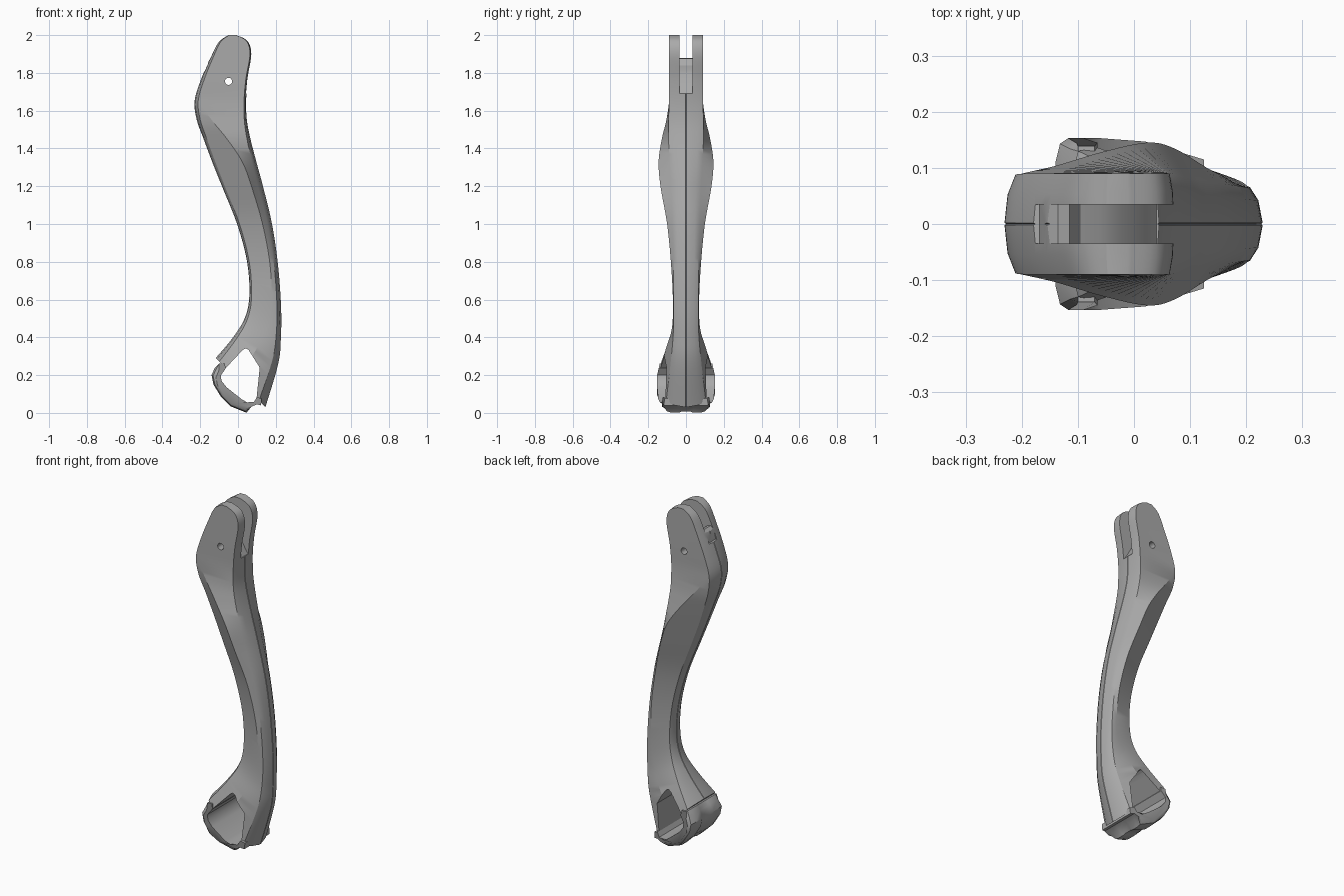
import bpy, bmesh, math
from mathutils import Vector

if "Cube" in bpy.data.objects:
    bpy.data.objects.remove(bpy.data.objects["Cube"], do_unlink=True)

grey = bpy.data.materials.new("plain grey")
grey.use_nodes = True
colour = (0.4, 0.4, 0.4, 1)
grey.diffuse_color = colour
grey.node_tree.nodes["Principled BSDF"].inputs["Base Color"].default_value = colour


def make_object(name, bm):
    bmesh.ops.recalc_face_normals(bm, faces=bm.faces)
    mesh = bpy.data.meshes.new(name)
    bm.to_mesh(mesh)
    bm.free()
    obj = bpy.data.objects.new(name, mesh)
    bpy.context.collection.objects.link(obj)
    mesh.materials.append(grey)
    return obj


def loft(name, rings):
    """Skin a list of closed rings and cap both ends."""
    bm = bmesh.new()
    loops = [[bm.verts.new(p) for p in ring] for ring in rings]
    n = len(loops[0])
    for a, b in zip(loops, loops[1:]):
        for i in range(n):
            j = (i + 1) % n
            bm.faces.new((a[i], a[j], b[j], b[i]))
    bm.faces.new(loops[0])
    bm.faces.new(loops[-1])
    return make_object(name, bm)


def prism(name, outline, half):
    """Extrude an x-z outline along y."""
    return loft(name, [[(x, y, z) for x, z in outline] for y in (-half, half)])


def cut(target, cutter):
    mod = target.modifiers.new(cutter.name, "BOOLEAN")
    mod.operation = "DIFFERENCE"
    mod.solver = "EXACT"
    mod.object = cutter
    cutter.hide_render = True
    cutter.hide_viewport = True
    cutter.display_type = "WIRE"


def finish(obj, angle):
    """Apply the modifiers and shade smooth with sharp edges kept."""
    bpy.ops.object.select_all(action="DESELECT")
    obj.select_set(True)
    bpy.context.view_layer.objects.active = obj
    for mod in list(obj.modifiers):
        bpy.ops.object.modifier_apply(modifier=mod.name)
    bpy.ops.object.shade_smooth_by_angle(angle=math.radians(angle))


def catmull(a, b, c, d, t):
    return [0.5 * (2 * q + (r - p) * t + (2 * p - 5 * q + 4 * r - s) * t * t
                   + (3 * q - p - 3 * r + s) * t ** 3)
            for p, q, r, s in zip(a, b, c, d)]


# Stations: left x, left z, right x, right z, ridge position along the chord,
# half widths at the left corner, ridge and right corner
stations = [
    (-.05, 2, -.01, 2, .3, .09, .09, .09),
    (-.102, 1.965, .05, 1.97, .2, .09, .09, .09),
    (-.143, 1.89, .072, 1.9, .15, .09, .09, .09),
    (-.198, 1.76, .052, 1.77, .13, .09, .09, .09),
    (-.23, 1.65, .043, 1.65, .12, .088, .09, .09),
    (-.218, 1.55, .047, 1.55, .3, .08, .104, .092),
    (-.182, 1.45, .066, 1.45, .5, .066, .128, .092),
    (-.137, 1.33, .097, 1.33, .68, .055, .145, .088),
    (-.085, 1.2, .132, 1.2, .72, .05, .135, .08),
    (-.005, 1, .18, 1, .73, .045, .1, .072),
    (.048, .8, .212, .78, .74, .045, .079, .067),
    (.06, .62, .228, .56, .7, .05, .069, .065),
    (.035, .5, .227, .4, .6, .06, .076, .068),
    (-.03, .395, .213, .26, .5, .09, .11, .08),
    (-.118, .29, .145, .03, .4, .13, .145, .105),
]


def section(s):
    lx, lz, rx, rz, t, wl, w, wr = s
    left, right = Vector((lx, 0, lz)), Vector((rx, 0, rz))
    seam = .003 / max((right - left).length, .04)
    # The right edge is square on the head and rounder further down
    edge = .96 - .09 * min(max((1.6 - lz) / .4, 0), 1)
    half = [(seam, 0), (0, .002), (.02, wl * .6), (.07, wl),
            (max(t, .1), w), (edge, wr), (edge * .35 + .65, wr * .65),
            (1, .002), (1 - seam, 0)]
    front = [left.lerp(right, f) - Vector((0, y, 0)) for f, y in half]
    back = [Vector((p.x, -p.y, p.z)) for p in front[-2:0:-1]]
    return front + back


padded = [stations[0]] + stations + [stations[-1]]
rings = []
for i in range(len(stations) - 1):
    for k in range(6):
        rings.append(section(catmull(*padded[i:i + 4], k / 6)))
rings.append(section(stations[-1]))
arm = loft("curved_arm", rings)

# Fork slot in the head, with a raised stop at its rear
slot = prism("fork_slot_cutter", [
    (.2, 1.69), (.04, 1.69), (.02, 1.72), (-.02, 1.79), (-.06, 1.82), (-.095, 1.84),
    (-.115, 1.875), (-.135, 1.88), (-.155, 1.865), (-.168, 1.81), (-.3, 1.79),
    (-.3, 2.1), (.2, 2.1)], .035)
cut(arm, slot)

# Pivot hole through both cheeks
hole = prism("pivot_hole_cutter", [
    (-.05 + .019 * math.cos(a * math.pi / 12), 1.755 + .019 * math.sin(a * math.pi / 12))
    for a in range(24)], .3)
cut(arm, hole)

# Window through the foot
window = prism("foot_window_cutter", [
    (-.1, .2), (.025, .333), (.04, .342), (.055, .335), (.115, .24), (.097, .065),
    (.085, .02), (-.03, .02), (-.14, .15)], .3)
cut(arm, window)
finish(arm, 25)

# Curved lip closing the lower side of the foot, hollowed towards its middle
lip_outline = [(-.1, .262), (-.122, .24), (-.14, .2), (-.13, .15), (-.09, .085),
               (-.04, .035), (.045, .001), (.07, .032), (.1, .045), (.122, .04),
               (.125, .075), (.1, .085), (.085, .058), (.05, .055), (.02, .072),
               (-.06, .135), (-.088, .17), (-.09, .2), (-.065, .235), (-.07, .262)]
inner = Vector((-.005, .13))
lip_rings = []
for y, shrink in [(-.153, .17), (-.143, .06), (-.11, 0), (-.05, 0), (-.035, .05),
                  (.035, .05), (.05, 0), (.11, 0), (.143, .06), (.153, .17)]:
    ring = []
    for k, p in enumerate(lip_outline):
        p = Vector(p)
        # Narrower towards the toe and where it joins the arm
        width = min(1, .7 + 4 * p.y, 1.3 - 1.5 * p.y, 1 - 2 * p.x)
        if 0 < k < 7:
            p = p.lerp(inner, shrink)
        ring.append((p.x, y * width, p.y))
    lip_rings.append(ring)
lip = loft("foot_lip", lip_rings)
finish(lip, 35)
